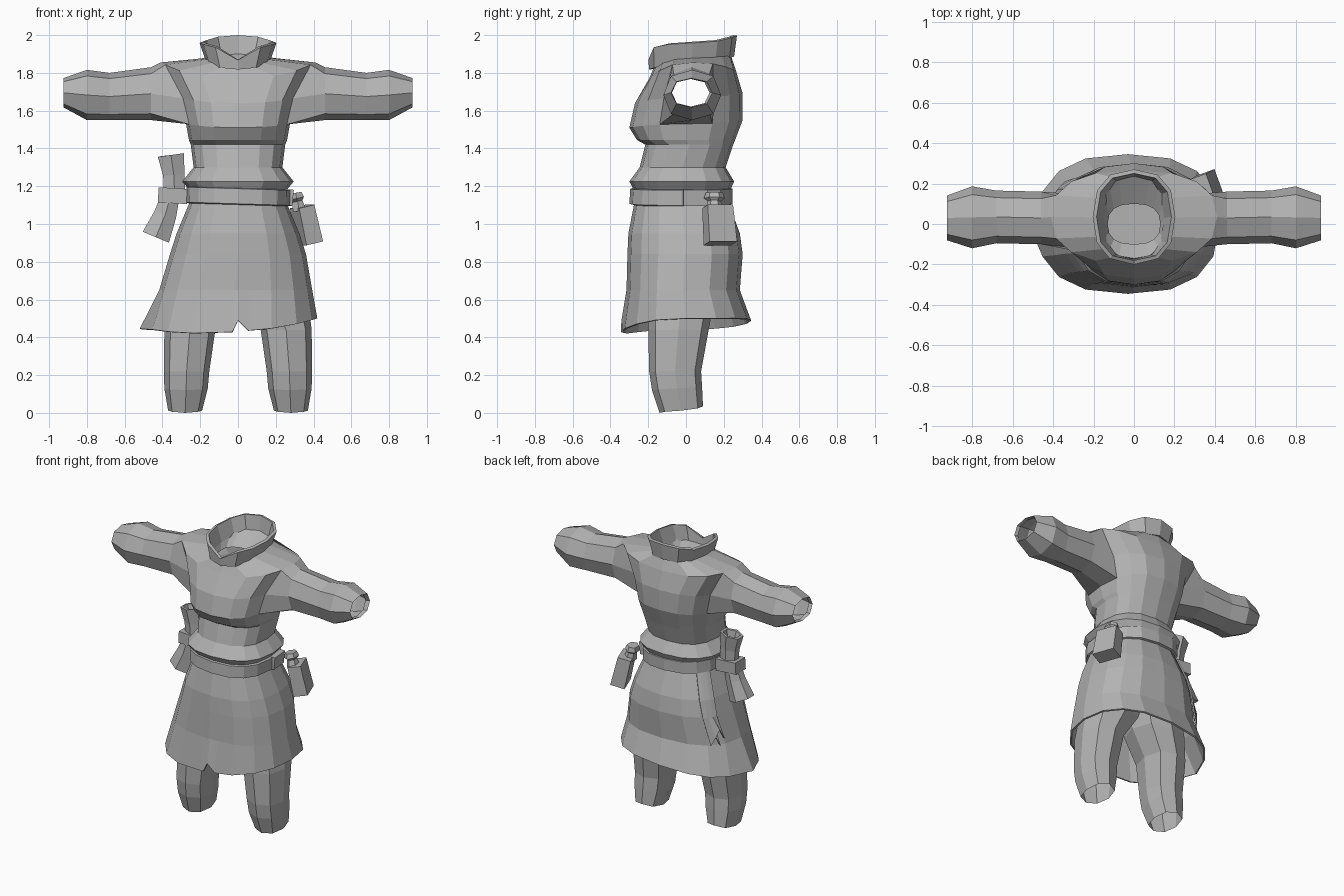
import bpy, bmesh, math
from math import sin, cos, pi, radians
from mathutils import Vector

old = bpy.data.objects.get("Cube")
if old:
    bpy.data.objects.remove(old)

cloth = bpy.data.materials.new("grey_cloth")
cloth.use_nodes = True
GREY = (0.45, 0.45, 0.45, 1)
cloth.diffuse_color = GREY
cloth.node_tree.nodes["Principled BSDF"].inputs["Base Color"].default_value = GREY


def finish(name, bm, thickness=0):
    bmesh.ops.recalc_face_normals(bm, faces=bm.faces[:])
    mesh = bpy.data.meshes.new(name)
    bm.to_mesh(mesh)
    bm.free()
    mesh.materials.append(cloth)
    ob = bpy.data.objects.new(name, mesh)
    bpy.context.collection.objects.link(ob)
    if thickness:
        mod = ob.modifiers.new("thickness", "SOLIDIFY")
        mod.thickness = thickness
        mod.offset = -1
    return ob


def power(v, p):
    return math.copysign(abs(v) ** p, v)


def ring_point(row, a, grow=0.0):
    """Point on a rounded section: centre x, half width, front y, back y, front/side/back z."""
    cx, hx, yf, yb, zf, zs, zb = row
    s = sin(a)
    z = zs + ((zb if s > 0 else zf) - zs) * s * s
    return Vector((cx + (hx + grow) * power(cos(a), 0.8),
                   (yf + yb) / 2 + ((yb - yf) / 2 + grow) * power(s, 0.8), z))


def level(hx, yf, yb, z, cx=0):
    return (cx, hx, yf, yb, z, z, z)


def bridge(bm, lo, hi):
    n = len(lo)
    for k in range(n):
        j = (k + 1) % n
        bm.faces.new((lo[k], lo[j], hi[j], hi[k]))


def loft(bm, rows, n=16):
    rings = [[bm.verts.new(ring_point(r, 2 * pi * k / n)) for k in range(n)] for r in rows]
    for lo, hi in zip(rings, rings[1:]):
        bridge(bm, lo, hi)
    return rings


def tube(name, sections, n=6):
    """Prism through (x, y, z, radius x, radius y) sections, tilted along its path."""
    bm = bmesh.new()
    rings = []
    for i, (x, y, z, rx, ry) in enumerate(sections):
        lo, hi = sections[max(i - 1, 0)], sections[min(i + 1, len(sections) - 1)]
        slope = (hi[0] - lo[0]) / (hi[2] - lo[2]) if hi[2] != lo[2] else 0
        turn = [2 * pi * (k + 0.5) / n for k in range(n)]
        rings.append([bm.verts.new((x + rx * cos(a), y + ry * sin(a), z - slope * rx * cos(a)))
                      for a in turn])
    for lo, hi in zip(rings, rings[1:]):
        bridge(bm, lo, hi)
    bm.faces.new(rings[0])
    bm.faces.new(rings[-1])
    return finish(name, bm)


def block(name, loc, size, tilt=0, yaw=0, taper=1):
    bm = bmesh.new()
    bmesh.ops.create_cube(bm, size=1)
    for v in bm.verts:
        t = taper if v.co.z > 0 else 1
        v.co = Vector((v.co.x * size[0] * t, v.co.y * size[1] * t, v.co.z * size[2]))
    ob = finish(name, bm)
    ob.location = loc
    ob.rotation_euler = (0, tilt, yaw)
    return ob


# Bodice with flared waistband, bust, shoulders and neck funnel
bm = bmesh.new()
rings = loft(bm, [
    level(0.25, -0.27, 0.23, 1.17),
    level(0.295, -0.30, 0.255, 1.225),
    level(0.235, -0.245, 0.21, 1.30),
    level(0.25, -0.215, 0.25, 1.42),
    level(0.26, -0.26, 0.26, 1.445),
    (0, 0.275, -0.30, 0.30, 1.51, 1.53, 1.55),
    (0, 0.31, -0.27, 0.30, 1.64, 1.67, 1.69),
    (0, 0.41, -0.195, 0.265, 1.77, 1.855, 1.81),
    (0, 0.16, -0.17, 0.235, 1.83, 1.88, 1.90),
    level(0.13, -0.10, 0.10, 1.82),
])

# Sleeves pulled out of the two armholes
sleeve = [(0.46, 0.03, 1.69, 0.13, 0.14), (0.68, 0.035, 1.675, 0.13, 0.125),
          (0.80, 0.033, 1.683, 0.153, 0.133), (0.925, 0.03, 1.695, 0.11, 0.077),
          (0.90, 0.025, 1.695, 0.1, 0.073)]
for side, k in ((1, 0), (-1, 8)):
    a, b = (k - 1) % 16, k + 1
    lo, mid, hi = rings[5], rings[6], rings[7]
    loop = [lo[a], lo[k], lo[b], mid[b], hi[b], hi[k], hi[a], mid[a]]
    bmesh.ops.delete(bm, geom=[mid[k]], context="VERTS")
    angles = [round(math.atan2(v.co.z - 1.69, v.co.y - 0.03) / (pi / 4)) * pi / 4 for v in loop]
    for x, yc, zc, ry, rz in sleeve:
        new = [bm.verts.new((side * x, yc + ry * power(cos(t), 0.9), zc + rz * power(sin(t), 0.8)))
               for t in angles]
        bridge(bm, loop, new)
        loop = new
finish("bodice", bm)

# Standing collar with a notched front
bm = bmesh.new()
collar = loft(bm, [(0, 0.148, -0.175, 0.235, 1.82, 1.86, 1.89),
                   (0, 0.185, -0.18, 0.25, 1.93, 1.965, 2.0)], n=12)
collar[1][9].co.z = 1.87
finish("collar", bm, 0.02)

# Belt
bm = bmesh.new()
loft(bm, [level(0.265, -0.28, 0.23, -0.045), level(0.275, -0.30, 0.245, -0.04),
          level(0.275, -0.295, 0.245, 0.04), level(0.25, -0.27, 0.23, 0.045)])
belt = finish("belt", bm)
belt.location.z = 1.147
belt.rotation_euler.y = 0.03

# Flared skirt, hem sloping to one side with a small notch at the front
skirt = [level(0.25, -0.27, 0.22, 1.13), level(0.325, -0.305, 0.285, 0.95),
         level(0.36, -0.31, 0.30, 0.84), level(0.405, -0.315, 0.285, 0.65, -0.012),
         (-0.03, 0.45, -0.345, 0.345, 0.43, 0.475, 0.49)]
bm = bmesh.new()
hem = loft(bm, skirt)[-1]
for v in hem:
    v.co.z += 0.06 * v.co.x
hem[8].co.x = -0.52
for x in (-0.055, 0, 0.055):
    bmesh.ops.bisect_plane(bm, geom=bm.verts[:] + bm.edges[:] + bm.faces[:],
                           plane_co=(x, 0, 0), plane_no=(1, 0, 0))
for v in bm.verts:
    if abs(v.co.x) < 0.01 and v.co.y < 0 and v.co.z < 0.5:
        v.co.z = 0.49
finish("skirt", bm, 0.012)

# Trouser legs, open at the bottom and joined at the crotch inside the skirt
legs = [(0.28, 0.09, -0.14, 0.09, 0.0, 0.012, 0.035), (0.275, 0.115, -0.18, 0.085, 0.12, 0.13, 0.14),
        (0.272, 0.12, -0.195, 0.08, 0.22, 0.22, 0.22), (0.255, 0.135, -0.2, 0.12, 0.44, 0.44, 0.44),
        (0.19, 0.18, -0.2, 0.15, 0.6, 0.6, 0.6), (0.14, 0.18, -0.2, 0.16, 0.8, 0.8, 0.8)]
for side, name in ((1, "left_leg"), (-1, "right_leg")):
    bm = bmesh.new()
    bm.faces.new(loft(bm, [(side * r[0],) + r[1:] for r in legs], n=8)[-1])
    finish(name, bm)

# Two swallow-tailed ribbons hanging from the belt
for name, mid, drift in (("ribbon_long", 141, 1), ("ribbon_short", 152, -1)):
    bm = bmesh.new()
    grid = []
    for i, row in enumerate(skirt[:4]):
        line = [ring_point(row, radians(mid + drift * i + w), 0.012) for w in (-6, 0, 6)]
        if i == 3:
            line[1].z += 0.06
            if drift < 0:
                for p in line:
                    p.z += 0.05
        grid.append([bm.verts.new(p) for p in line])
    for lo, hi in zip(grid, grid[1:]):
        for k in range(2):
            bm.faces.new((lo[k], lo[k + 1], hi[k + 1], hi[k]))
    finish(name, bm, 0.009)

# Hip flask: tilted body, neck, cap and belt strap
block("flask_body", (0.36, 0.175, 0.995), (0.095, 0.155, 0.2), -0.22, 0.35, 0.92)
tube("flask_neck", [(0.325, 0.15, 1.07, 0.04, 0.05), (0.315, 0.15, 1.12, 0.03, 0.035),
                    (0.31, 0.15, 1.135, 0.045, 0.055), (0.305, 0.15, 1.165, 0.035, 0.045)])
block("flask_strap", (0.27, 0.05, 1.14), (0.03, 0.13, 0.085), 0.1, 0.1)

# Tool holder on the other hip: open upper part, belt loop, flared lower end
tube("holder_upper", [(-0.335, 0.0, 1.15, 0.065, 0.045), (-0.34, 0.0, 1.26, 0.065, 0.05),
                      (-0.355, 0.0, 1.365, 0.08, 0.065), (-0.355, 0.0, 1.365, 0.062, 0.048),
                      (-0.35, 0.0, 1.32, 0.05, 0.04)])
block("holder_loop", (-0.345, 0.0, 1.15), (0.155, 0.11, 0.08), 0.06)
tube("holder_lower", [(-0.36, 0.0, 1.14, 0.055, 0.05), (-0.385, 0.0, 1.05, 0.065, 0.055),
                      (-0.435, 0.0, 0.93, 0.08, 0.07)])
